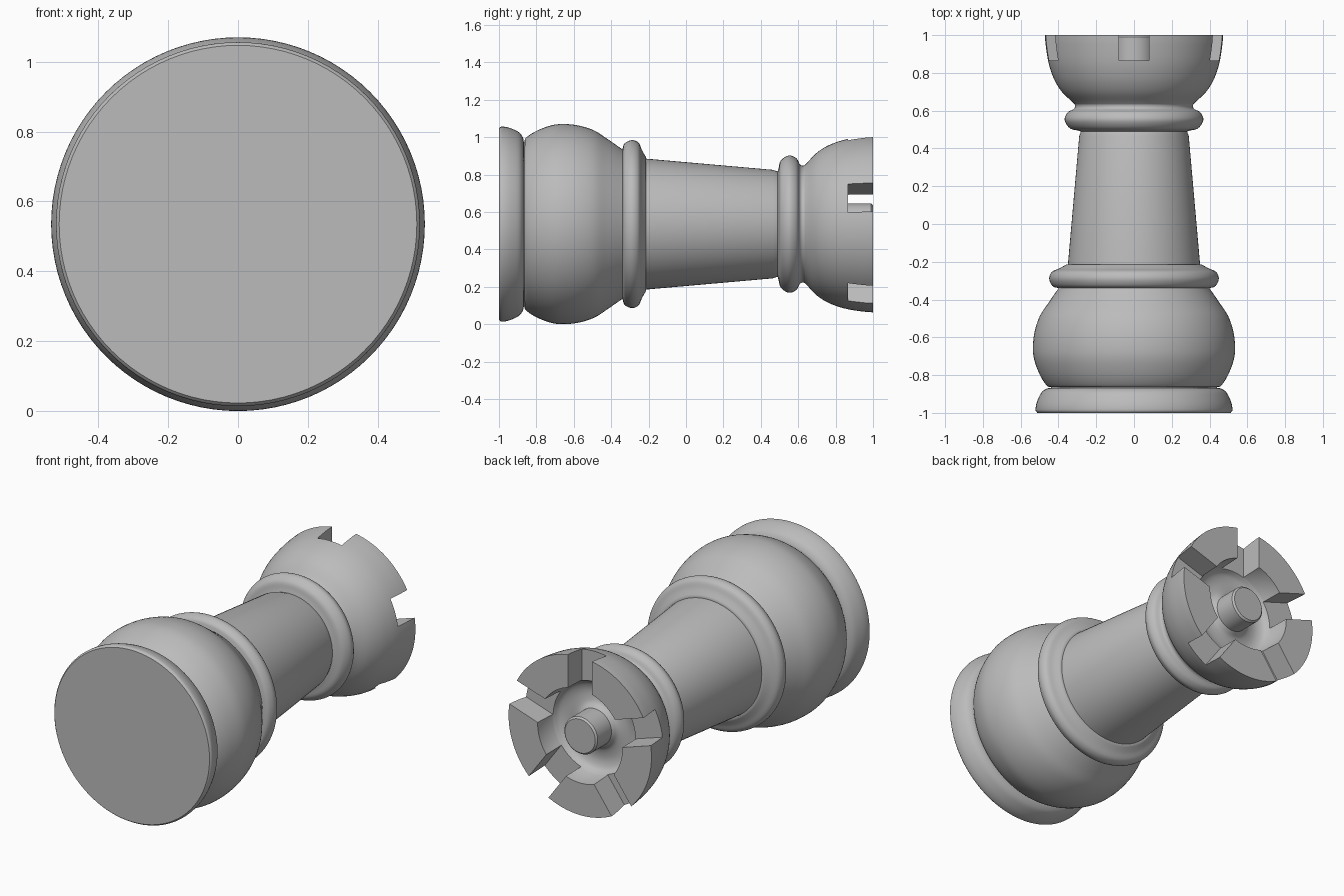
import bpy
import bmesh
from math import cos, sin, radians, pi
from mathutils import Matrix, Vector

if "Cube" in bpy.data.objects:
    bpy.data.objects.remove(bpy.data.objects["Cube"], do_unlink=True)

AXIS_Z = 0.535
SIDES = 96

grey = bpy.data.materials.new("stone_grey")
grey.use_nodes = True
grey.diffuse_color = (0.5, 0.5, 0.5, 1)
grey.node_tree.nodes["Principled BSDF"].inputs["Base Color"].default_value = (0.5, 0.5, 0.5, 1)


def smooth_curve(points, steps=5):
    """Smooth curve through (radius, y) points, keeping both ends."""
    p = [Vector(q) for q in points]
    p = [2 * p[0] - p[1]] + p + [2 * p[-1] - p[-2]]
    out = []
    for a, b, c, d in zip(p, p[1:], p[2:], p[3:]):
        for i in range(steps):
            t = i / steps
            out.append(0.5 * (2 * b + (c - a) * t + (2 * a - 5 * b + 4 * c - d) * t ** 2
                              + (3 * b - a - 3 * c + d) * t ** 3))
    return out + [p[-2]]


# Outline from the base to the crown; each section is smooth, joints are crisp
sections = [
    [(0, -1), (0.512, -1)],                                                    # underside
    [(0.512, -1), (0.521, -0.985), (0.515, -0.945), (0.492, -0.895), (0.465, -0.873), (0.44, -0.867)],
    [(0.44, -0.864), (0.462, -0.855), (0.498, -0.8), (0.528, -0.72), (0.535, -0.65),
     (0.526, -0.57), (0.5, -0.49), (0.455, -0.42), (0.41, -0.355), (0.4, -0.34)],  # bulb
    [(0.4, -0.34), (0.432, -0.328), (0.449, -0.29), (0.435, -0.254), (0.395, -0.235), (0.36, -0.215)],
    [(0.35, -0.215), (0.29, 0.465)],                                           # shaft
    [(0.29, 0.465), (0.281, 0.49)],
    [(0.295, 0.494), (0.34, 0.507), (0.367, 0.55), (0.352, 0.59), (0.318, 0.61), (0.313, 0.63), (0.325, 0.645)],
    [(0.325, 0.645), (0.378, 0.695), (0.415, 0.75), (0.44, 0.81), (0.456, 0.87), (0.468, 0.95), (0.472, 1)],
    [(0.472, 1), (0.28, 1)],                                                   # crown top
    [(0.28, 1), (0.275, 0.87)],
    [(0.275, 0.87), (0.25, 0.835), (0.2, 0.82), (0.14, 0.83), (0.11, 0.86)],   # bowl floor
    [(0.11, 0.86), (0.11, 0.99)],                                              # centre pin
    [(0.11, 0.99), (0.1, 1)],
    [(0.1, 1), (0, 1)],
]
profile = []
for s in sections:
    for q in (smooth_curve(s) if len(s) > 2 else [Vector(v) for v in s]):
        if not profile or (q - profile[-1]).length > 1e-4:
            profile.append(q)


def make_object(name, bm):
    bmesh.ops.recalc_face_normals(bm, faces=bm.faces)
    mesh = bpy.data.meshes.new(name)
    bm.to_mesh(mesh)
    bm.free()
    mesh.materials.append(grey)
    obj = bpy.data.objects.new(name, mesh)
    bpy.context.collection.objects.link(obj)
    return obj


# Turned body, lying along y
bm = bmesh.new()
verts = [bm.verts.new((r, y, 0)) for r, y in profile]
edges = [bm.edges.new(pair) for pair in zip(verts, verts[1:])]
bmesh.ops.spin(bm, geom=verts + edges, cent=(0, 0, 0), axis=(0, 1, 0),
               angle=2 * pi, steps=SIDES, use_duplicate=False)
bmesh.ops.remove_doubles(bm, verts=bm.verts, dist=1e-5)
bmesh.ops.translate(bm, verts=bm.verts, vec=(0, 0, AXIS_Z))
body = make_object("rook_body", bm)

# Five radial slots through the crown wall
bm = bmesh.new()
for k in range(5):
    a = radians(90 + 72 * k)
    place = (Matrix.Translation((0.4 * cos(a), 0.965, AXIS_Z + 0.4 * sin(a)))
             @ Matrix.Rotation(-a, 4, 'Y') @ Matrix.Diagonal((0.36, 0.2, 0.16, 1)))
    bmesh.ops.create_cube(bm, size=1, matrix=place)
cutter = make_object("slot_cutter", bm)
cutter.hide_render = True
cutter.hide_set(True)

slots = body.modifiers.new("slots", 'BOOLEAN')
slots.object = cutter
slots.operation = 'DIFFERENCE'
slots.solver = 'EXACT'

bpy.ops.object.select_all(action='DESELECT')
body.select_set(True)
bpy.context.view_layer.objects.active = body
bpy.ops.object.modifier_apply(modifier="slots")
bpy.data.objects.remove(cutter, do_unlink=True)
bpy.ops.object.shade_smooth_by_angle(angle=radians(35))
